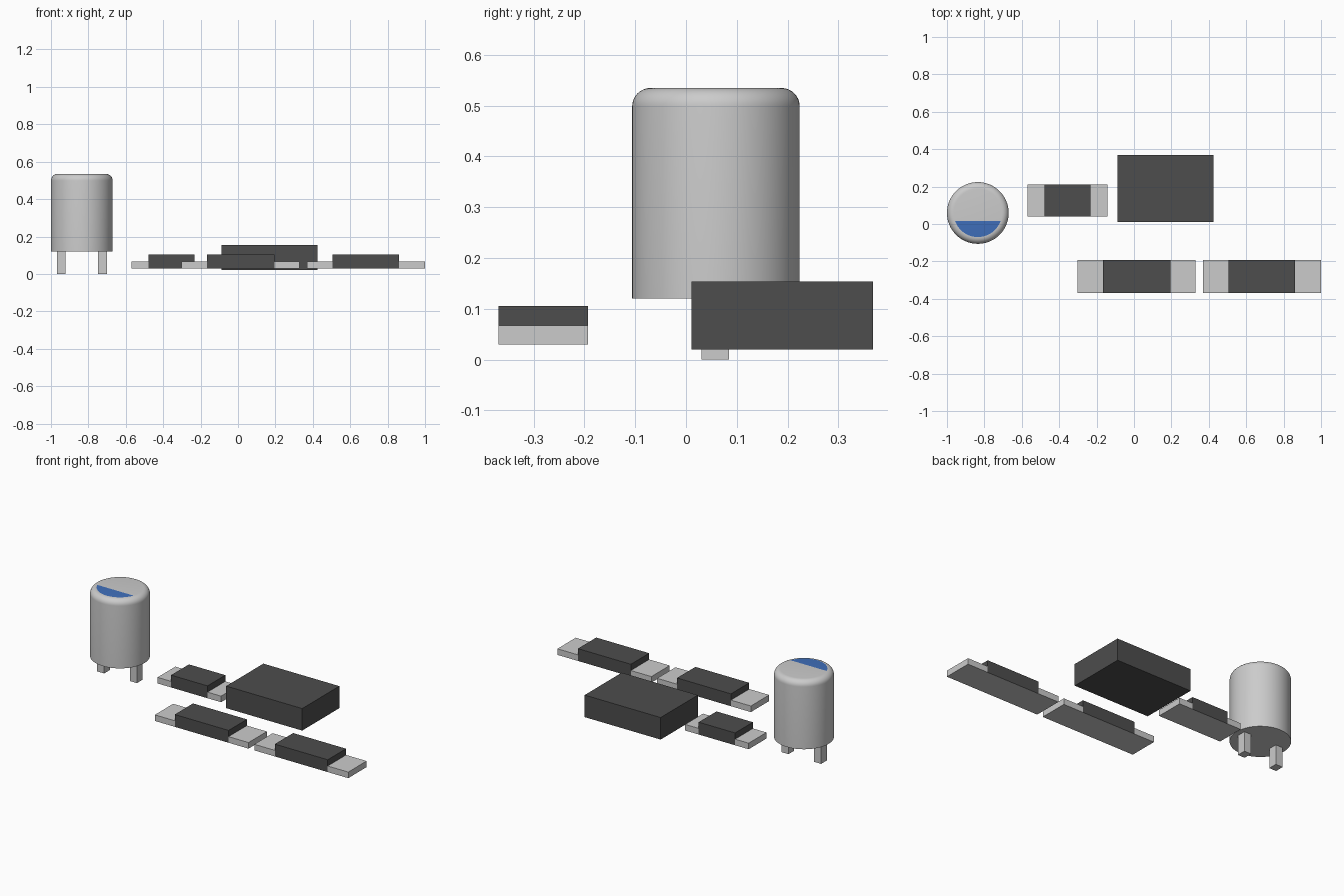
import bpy
import bmesh

if "Cube" in bpy.data.objects:
    bpy.data.objects.remove(bpy.data.objects["Cube"])


def material(name, color):
    mat = bpy.data.materials.new(name)
    mat.diffuse_color = (*color, 1)
    mat.use_nodes = True
    mat.node_tree.nodes["Principled BSDF"].inputs["Base Color"].default_value = mat.diffuse_color
    return mat


dark = material("dark_plastic", (0.075, 0.075, 0.075))
blue = material("blue_mark", (0.05, 0.16, 0.5))


def box(name, x, y, z, mat=None):
    """Box from (min, max) ranges."""
    lo, hi = zip(x, y, z)
    bpy.ops.mesh.primitive_cube_add(size=1, location=[(a + b) / 2 for a, b in zip(lo, hi)])
    ob = bpy.context.object
    ob.name = name
    ob.scale = [b - a for a, b in zip(lo, hi)]
    bpy.ops.object.transform_apply(location=False, rotation=False, scale=True)
    if mat:
        ob.data.materials.append(mat)
    return ob


def diode(name, x, y, terminal):
    """Dark block with a flat terminal at each end."""
    x0, x1 = x
    body = box(name + "_body", (x0 + terminal, x1 - terminal), y, (0.03, 0.105), dark)
    # underside is bare grey like the terminals
    body.data.materials.append(None)
    for p in body.data.polygons:
        if p.normal.z < -0.5:
            p.material_index = 1
    box(name + "_left_terminal", (x0, x0 + terminal), y, (0.03, 0.067))
    box(name + "_right_terminal", (x1 - terminal, x1), y, (0.03, 0.067))


# Capacitor can: rounded top rim, blue polarity segment cut into the top face
cx, cy, radius, z0, z1 = -0.835, 0.059, 0.165, 0.12, 0.535
bm = bmesh.new()
bmesh.ops.create_cone(bm, cap_ends=True, segments=64, radius1=radius, radius2=radius, depth=z1 - z0)
rim = [e for e in bm.edges if all(v.co.z > 0 for v in e.verts)]
bmesh.ops.bevel(bm, geom=rim, offset=0.036, segments=8, profile=0.5, affect='EDGES')
bm.normal_update()
top = max(bm.faces, key=lambda f: f.calc_center_median().z)
bmesh.ops.bisect_plane(bm, geom=[top, *top.edges, *top.verts],
                       plane_co=(0, -0.044, 0), plane_no=(0, 1, 0))
bm.normal_update()
top_z = max(v.co.z for v in bm.verts)
for f in bm.faces:
    if all(v.co.z > top_z - 1e-5 and v.co.y < -0.043 for v in f.verts):
        f.material_index = 1
mesh = bpy.data.meshes.new("capacitor_can")
bm.to_mesh(mesh)
bm.free()
mesh.materials.append(None)
mesh.materials.append(blue)
can = bpy.data.objects.new("capacitor_can", mesh)
can.location = (cx, cy, (z0 + z1) / 2)
bpy.context.collection.objects.link(can)
bpy.ops.object.select_all(action='DESELECT')
can.select_set(True)
bpy.context.view_layer.objects.active = can
bpy.ops.object.shade_smooth_by_angle()

# Capacitor legs
for side, s in (("left", -1), ("right", 1)):
    lx = cx + s * 0.11
    box(side + "_leg", (lx - 0.0235, lx + 0.0235), (0.031, 0.085), (0, z0))

# Flat surface-mount parts
diode("small_diode", (-0.569, -0.142), (0.04, 0.211), 0.091)
diode("front_left_diode", (-0.301, 0.329), (-0.369, -0.193), 0.134)
diode("front_right_diode", (0.368, 1.0), (-0.369, -0.193), 0.138)

# Large block
box("large_block", (-0.087, 0.424), (0.011, 0.368), (0.02, 0.154), dark)
